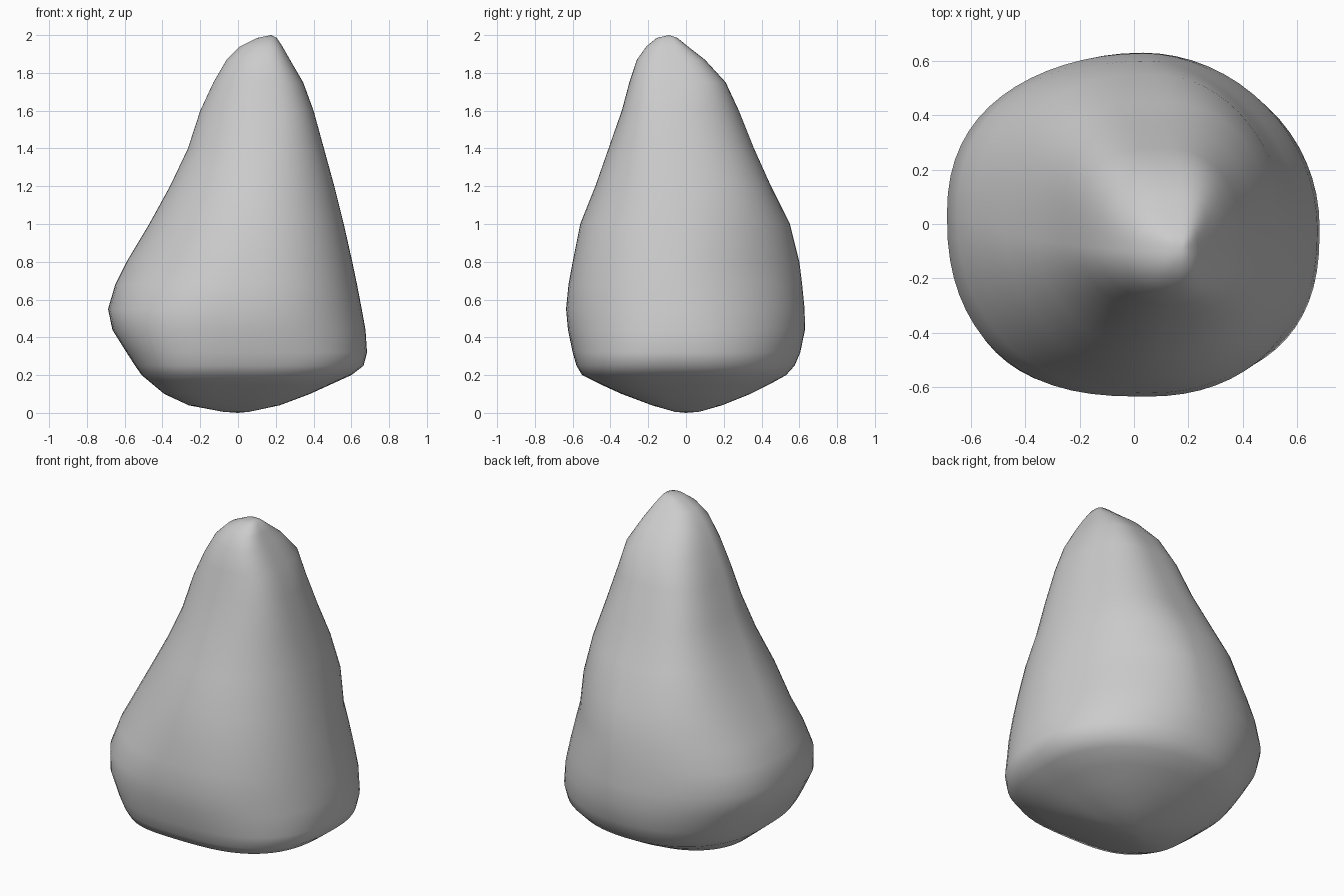
import bpy, bmesh, math

# Silhouette profile: z, left x, right x, front y, back y
PROFILE = [
    (0.006, -0.08, 0.06, -0.06, 0.07),
    (0.04, -0.26, 0.22, -0.18, 0.19), (0.10, -0.39, 0.38, -0.34, 0.34),
    (0.15, -0.45, 0.49, -0.45, 0.44), (0.20, -0.51, 0.60, -0.55, 0.53),
    (0.25, -0.545, 0.665, -0.58, 0.575), (0.32, -0.59, 0.683, -0.60, 0.605),
    (0.44, -0.665, 0.675, -0.625, 0.63), (0.55, -0.688, 0.655, -0.635, 0.628),
    (0.68, -0.65, 0.63, -0.622, 0.615), (0.80, -0.59, 0.605, -0.60, 0.60),
    (1.0, -0.47, 0.56, -0.56, 0.55), (1.2, -0.36, 0.51, -0.48, 0.45),
    (1.4, -0.265, 0.455, -0.41, 0.36), (1.6, -0.20, 0.40, -0.34, 0.28),
    (1.75, -0.13, 0.345, -0.30, 0.21), (1.87, -0.06, 0.275, -0.26, 0.10),
    (1.94, 0.01, 0.235, -0.21, 0.01), (1.985, 0.10, 0.205, -0.155, -0.045),
]
# Corner squareness at these heights, per (x side, y side)
LEVELS = (0.2, 0.45, 0.8, 1.2, 1.6, 1.95)
SQUARE = {(1, 1): (2.15, 1.95, 1.75, 2.25, 2.2, 3.5),
          (-1, 1): (2.2, 2.1, 2.3, 3.0, 3.2, 2.6),
          (-1, -1): (3.2, 2.7, 2.0, 1.85, 1.9, 2.0),
          (1, -1): (2.75, 2.25, 2.2, 2.1, 2.5, 2.6)}
SIDES = 64


def squareness(quad, z):
    vals = SQUARE[quad]
    for k in range(len(LEVELS) - 1):
        if z < LEVELS[k + 1]:
            t = max(0, (z - LEVELS[k]) / (LEVELS[k + 1] - LEVELS[k]))
            return vals[k] + (vals[k + 1] - vals[k]) * t
    return vals[-1]


def ring(bm, row):
    z, x0, x1, y0, y1 = row
    cx, cy = 0.075 * z, -0.05 * z
    belly = 0.07 * max(0, 1 - abs(z - 0.6) / 0.5)   # left bulge leans back
    verts = []
    for i in range(SIDES):
        a = 2 * math.pi * i / SIDES
        c, s = math.cos(a), math.sin(a)
        quad = (1 if c >= 0 else -1, 1 if s >= 0 else -1)
        e = 2 / squareness(quad, z)
        rx = x1 - cx if c >= 0 else cx - x0
        ry = y1 - cy if s >= 0 else cy - y0
        lean = belly * max(0, -c) ** 3
        verts.append(bm.verts.new((cx + quad[0] * rx * abs(c) ** e,
                                   cy + quad[1] * ry * abs(s) ** e + lean, z)))
    return verts


# Boulder body: lofted rings closed with a low and a high point
bm = bmesh.new()
rings = [ring(bm, row) for row in PROFILE]
bottom = bm.verts.new((0, 0, 0))
top = bm.verts.new((0.175, -0.09, 2.0))
for i in range(SIDES):
    j = (i + 1) % SIDES
    bm.faces.new((bottom, rings[0][j], rings[0][i]))
    bm.faces.new((top, rings[-1][i], rings[-1][j]))
    for lo, hi in zip(rings, rings[1:]):
        bm.faces.new((lo[i], lo[j], hi[j], hi[i]))
bmesh.ops.recalc_face_normals(bm, faces=bm.faces)
mesh = bpy.data.meshes.new("boulder")
bm.to_mesh(mesh)
bm.free()
boulder = bpy.data.objects.new("boulder", mesh)
bpy.context.collection.objects.link(boulder)

# Smooth worn surface
for p in mesh.polygons:
    p.use_smooth = True
